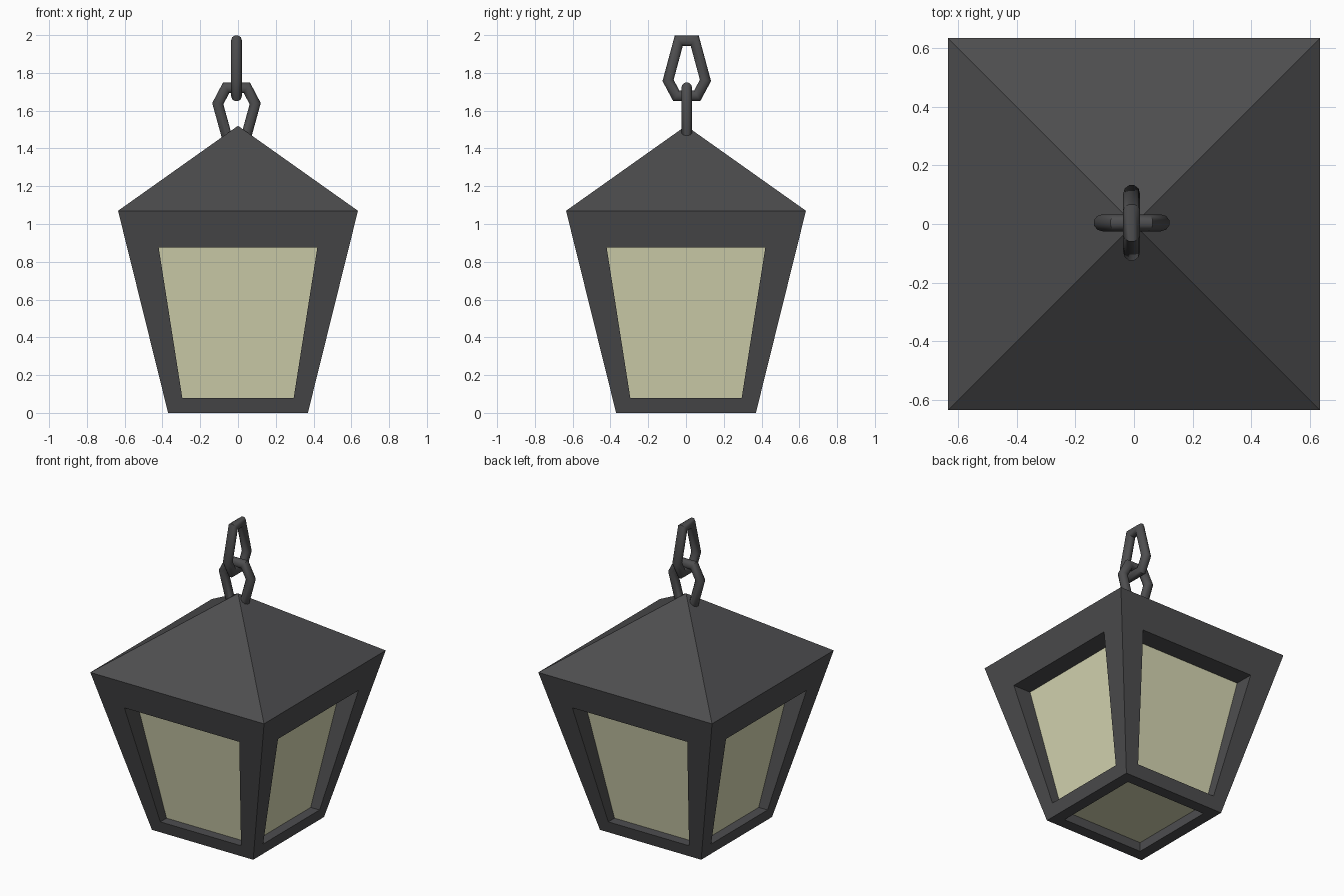
import bpy, bmesh, math
from mathutils import Vector, Matrix

if "Cube" in bpy.data.objects:
    bpy.data.objects.remove(bpy.data.objects["Cube"])


def material(name, rgb):
    m = bpy.data.materials.new(name)
    m.diffuse_color = (*rgb, 1)
    m.use_nodes = True
    m.node_tree.nodes["Principled BSDF"].inputs["Base Color"].default_value = m.diffuse_color
    return m


metal = material("dark_metal", (0.075, 0.075, 0.078))
pale = material("pale_glass", (0.68, 0.68, 0.45))


def finish(name, bm, mat):
    bmesh.ops.remove_doubles(bm, verts=bm.verts, dist=1e-5)
    me = bpy.data.meshes.new(name)
    bm.to_mesh(me)
    bm.free()
    me.materials.append(mat)
    ob = bpy.data.objects.new(name, me)
    bpy.context.collection.objects.link(ob)
    return ob


def face(bm, pts):
    return bm.faces.new([bm.verts.new(p) for p in pts])


def trapezoid(low, high):
    """Front-facing quad from (half width, y, z) at bottom and top."""
    (a, ya, za), (b, yb, zb) = low, high
    return [Vector(p) for p in ((-a, ya, za), (a, ya, za), (b, yb, zb), (-b, yb, zb))]


def square(h, z):
    return [Vector(p) for p in ((-h, h, z), (h, h, z), (h, -h, z), (-h, -h, z))]


def bridge(bm, a, b):
    for i in range(4):
        j = (i + 1) % 4
        face(bm, (a[i], a[j], b[j], b[i]))


# Overall proportions
BASE, EAVE, EAVE_Z, APEX_Z = 0.37, 0.635, 1.07, 1.52


def wall_y(z):
    return -(BASE + (EAVE - BASE) * z / EAVE_Z)


outer = trapezoid((BASE, -BASE, 0), (EAVE, -EAVE, EAVE_Z))
opening = trapezoid((0.295, wall_y(0.08), 0.08), (0.42, wall_y(0.875), 0.875))
pane = trapezoid((0.295, -0.325, 0.08), (0.42, -0.46, 0.875))

# Frame with recessed openings, and the panes at the back of each recess
frame, glass = bmesh.new(), bmesh.new()
for k in range(4):
    rot = Matrix.Rotation(k * math.pi / 2, 3, 'Z')
    o, h, p = ([rot @ v for v in q] for q in (outer, opening, pane))
    bridge(frame, o, h)
    bridge(frame, h, p)
    face(glass, p)
    # Pyramid roof side
    face(frame, (o[3], o[2], Vector((0, 0, APEX_Z))))

# Bottom frame and pane
bottom_hole, bottom_pane = square(0.295, 0), square(0.295, 0.06)
bridge(frame, square(BASE, 0), bottom_hole)
bridge(frame, bottom_hole, bottom_pane)
face(glass, bottom_pane)
finish("lantern_frame_and_roof", frame, metal)
finish("glass_panes", glass, pale)


# Chain links: a round bar swept with mitred corners around a hexagon
def link(name, half_profile, axis, centre, radius=0.029, sides=10):
    pts = [Vector((a, z)) for a, z in half_profile]
    pts += [Vector((-a, z)) for a, z in reversed(half_profile)]
    bm, rings, n = bmesh.new(), [], len(pts)
    for i, p in enumerate(pts):
        d0 = (p - pts[i - 1]).normalized()
        d1 = (pts[(i + 1) % n] - p).normalized()
        t = (d0 + d1).normalized()
        mitre = Vector((t.y, -t.x)) / t.dot(d0)
        ring = []
        for s in range(sides):
            ang = 2 * math.pi * (s + 0.5) / sides
            q = p + mitre * radius * math.cos(ang)
            w = radius * math.sin(ang)
            co = (q.x, w, q.y) if axis == 'X' else (w, q.x, q.y)
            ring.append(bm.verts.new(Vector(co) + Vector(centre)))
        rings.append(ring)
    for i in range(n):
        a, b = rings[i], rings[(i + 1) % n]
        for s in range(sides):
            u = (s + 1) % sides
            bm.faces.new((a[s], a[u], b[u], b[s]))
    bmesh.ops.recalc_face_normals(bm, faces=bm.faces)
    for f in bm.faces:
        f.smooth = True
    for e in bm.edges:
        e.smooth = e.calc_face_angle(0) < math.radians(40)
    finish(name, bm, metal)


link("upper_chain_link", [(0.055, 1.678), (0.099, 1.76), (0.042, 1.971)], 'Y', (-0.008, 0.004, 0))
link("lower_chain_link", [(0.042, 1.43), (0.099, 1.637), (0.055, 1.721)], 'X', (-0.008, 0.004, 0))
